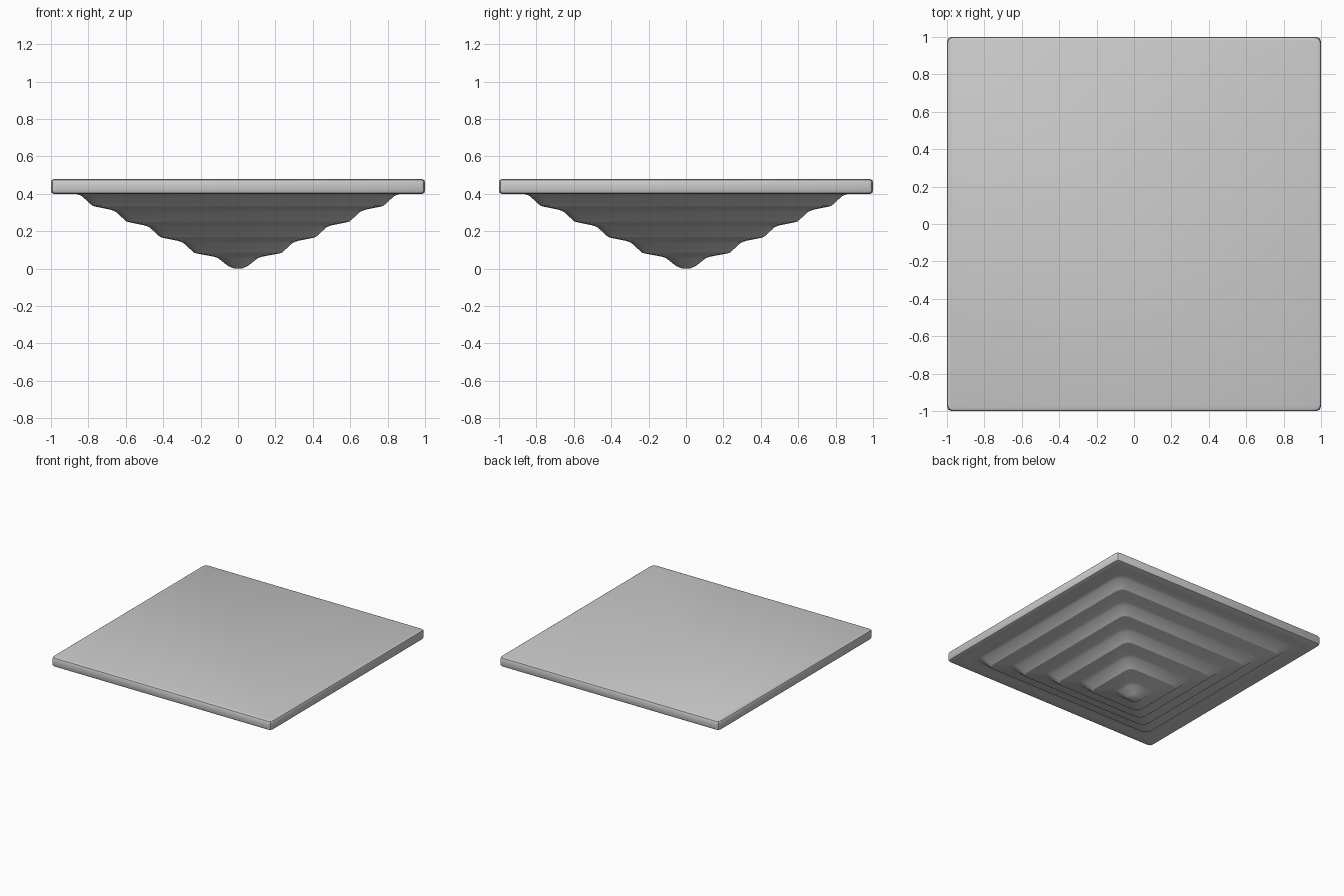
import bpy, bmesh, math

if "Cube" in bpy.data.objects:
    bpy.data.objects.remove(bpy.data.objects["Cube"])


def rounded_square(half, radius, z, segments=2):
    """Points of one square ring with rounded corners."""
    pts = []
    c = half - radius
    for q, (sx, sy) in enumerate([(1, 1), (-1, 1), (-1, -1), (1, -1)]):
        for i in range(segments + 1):
            a = math.radians(90 * q + 90 * i / segments)
            pts.append((sx * c + radius * math.cos(a), sy * c + radius * math.sin(a), z))
    return pts


def loft(name, rings):
    bm = bmesh.new()
    loops = [[bm.verts.new(p) for p in rounded_square(*r)] for r in rings]
    n = len(loops[0])
    for lo, hi in zip(loops, loops[1:]):
        for i in range(n):
            j = (i + 1) % n
            bm.faces.new((lo[i], lo[j], hi[j], hi[i]))
    bm.faces.new(loops[0][::-1])
    bm.faces.new(loops[-1])
    bmesh.ops.recalc_face_normals(bm, faces=bm.faces)
    me = bpy.data.meshes.new(name)
    bm.to_mesh(me)
    bm.free()
    ob = bpy.data.objects.new(name, me)
    bpy.context.collection.objects.link(ob)
    return ob


# Tip of the underside: half width, corner radius, height
rings = [(0.018, 0.015, 0.0), (0.053, 0.035, 0.014), (0.105, 0.06, 0.055), (0.125, 0.06, 0.063)]

# Four repeating steps, each a steep band followed by a shallow tread
for k in range(4):
    x, z = 0.235 + 0.181 * k, 0.085 + 0.0835 * k
    rings += [(x - 0.015, 0.05, z - 0.004), (x, 0.05, z),
              (x + 0.058, 0.07, z + 0.053), (x + 0.085, 0.07, z + 0.063)]

# Flat border and square slab with softened edges
rings += [(0.92, 0.05, 0.399), (0.985, 0.02, 0.40), (0.996, 0.025, 0.405), (1.0, 0.025, 0.415),
          (1.0, 0.025, 0.462), (0.996, 0.025, 0.473), (0.985, 0.02, 0.478)]

body = loft("stepped_slab", rings)
bpy.context.view_layer.objects.active = body
body.select_set(True)
bpy.ops.object.shade_smooth_by_angle(angle=math.radians(25))
